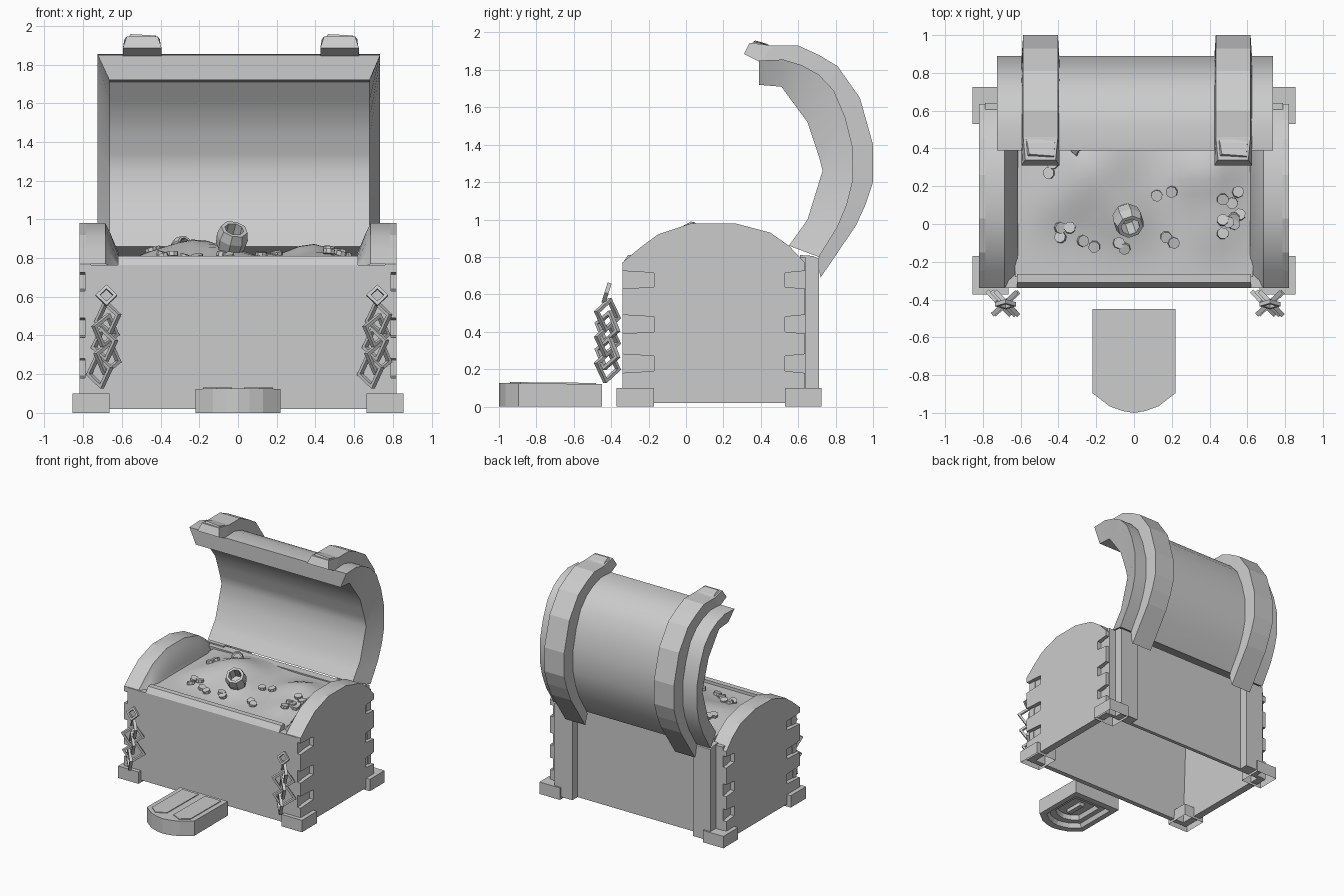
import bpy, bmesh, math, random
from mathutils import Vector, Matrix, Euler

if "Cube" in bpy.data.objects:
    bpy.data.objects.remove(bpy.data.objects["Cube"])

random.seed(4)
grey = bpy.data.materials.new("plain grey")
grey.diffuse_color = (0.6, 0.6, 0.6, 1)
grey.use_nodes = True
grey.node_tree.nodes["Principled BSDF"].inputs["Base Color"].default_value = grey.diffuse_color


def finish(name, bm, smooth=False):
    bmesh.ops.recalc_face_normals(bm, faces=bm.faces)
    me = bpy.data.meshes.new(name)
    bm.to_mesh(me)
    bm.free()
    me.materials.append(grey)
    ob = bpy.data.objects.new(name, me)
    bpy.context.collection.objects.link(ob)
    if smooth:
        bpy.ops.object.select_all(action='DESELECT')
        ob.select_set(True)
        bpy.context.view_layer.objects.active = ob
        bpy.ops.object.shade_smooth_by_angle(angle=math.radians(35))
    return ob


def loft(name, rings, caps=(True, True), closed=False, smooth=False, matrix=None):
    """Skin a series of closed rings of points."""
    bm = bmesh.new()
    vs = [[bm.verts.new(p) for p in r] for r in rings]
    n, m = len(rings[0]), len(rings)
    for i in range(m if closed else m - 1):
        a, b = vs[i], vs[(i + 1) % m]
        for j in range(n):
            k = (j + 1) % n
            bm.faces.new((a[j], a[k], b[k], b[j]))
    if not closed:
        if caps[0]:
            bm.faces.new(vs[0])
        if caps[1]:
            bm.faces.new(vs[-1])
    if matrix:
        bm.transform(matrix)
    return finish(name, bm, smooth)


def extrude_x(name, prof, x0, x1, smooth=False):
    return loft(name, [[(x, y, z) for y, z in prof] for x in (x0, x1)], smooth=smooth)


def box(name, x0, x1, y0, y1, z0, z1, bottom=True):
    ring = lambda z: [(x0, y0, z), (x1, y0, z), (x1, y1, z), (x0, y1, z)]
    return loft(name, [ring(z0), ring(z1)], caps=(bottom, True))


# chest walls, open underneath
extrude_x("front_wall", [(-.34, .02), (-.34, .765), (-.27, .765), (-.3, .02)], -.79, .79)
extrude_x("front_lip", [(-.34, .765), (-.31, .81), (-.265, .81), (-.265, .765)], -.62, .62)
extrude_x("back_wall", [(.64, .02), (.64, .80), (.57, .80), (.61, .02)], -.79, .79)

# side panels with joint notches and the arched tops
arch = [(-.34, .77), (-.245, .85), (-.15, .92), (.03, .98), (.26, .98),
        (.45, .93), (.55, .86), (.635, .77)]
notches = [(.18, .28), (.39, .49), (.63, .725)]
panel = list(arch) + [(.635, .725)]
for lo, hi in reversed(notches):
    panel += [(.635, hi), (.53, hi - .01), (.53, lo + .01), (.635, lo)]
panel += [(.635, .02), (-.34, .02)]
for lo, hi in notches:
    panel += [(-.34, lo), (-.17, lo + .01), (-.17, hi - .01), (-.34, hi)]
seen = []
for p in panel:
    if p not in seen:
        seen.append(p)
for s, side in ((-1, "left"), (1, "right")):
    extrude_x(side + "_side_panel", seen, s * .785, s * .82)
    extrude_x(side + "_side_core", [(-.335, .02), (-.335, .77), (.635, .77), (.635, .02)], s * .76, s * .785)
    inner = [(.15 + (y - .15) * .86, .75 + (z - .77) * .35) for y, z in arch]
    mid = [(.15 + (y - .15) * .93, .76 + (z - .77) * .86) for y, z in arch]
    loft(side + "_arch_top",
         [[(s * x, y, z) for y, z in pr] for x, pr in
          ((.615, inner), (.665, mid), (.685, arch), (.785, arch))], smooth=True)
    # rear posts
    extrude_x(side + "_rear_post", [(.61, .02), (.61, .81), (.68, .805), (.71, .79), (.71, .02)],
              s * .56, s * .725)
    # corner feet
    for y0, y1, end in ((-.372, -.17, "front"), (.53, .725, "back")):
        box(f"{side}_{end}_foot", s * .665, s * .855, y0, y1, 0, .1, bottom=False)

# lid: outer and inner curves joined into a shell with slanted ends
outer = [(.39, 1.85), (.52, 1.855), (.62, 1.825), (.71, 1.775), (.79, 1.69), (.85, 1.55),
         (.89, 1.39), (.89, 1.2), (.86, 1.08), (.81, .96), (.71, .80)]
inside = [(.39, 1.72), (.51, 1.71), (.58, 1.615), (.65, 1.52), (.68, 1.43), (.71, 1.34),
          (.73, 1.26), (.69, 1.13), (.65, 1.0), (.60, .93), (.55, .86)]
rings = []
for o, i in zip(outer, inside):
    rings.append([(-.725, *o), (.735, *o), (.68, *i), (-.665, *i)])
loft("lid", rings, smooth=True)

# two raised straps over the lid
strap_top = [(.34, 1.945), (.46, 1.93), (.60, 1.93), (.71, 1.88), (.81, 1.82), (.93, 1.65),
             (1.0, 1.4), (1.0, 1.2), (.96, 1.08), (.91, .97), (.72, .69)]
strap_low = [(.31, 1.885), (.40, 1.84), (.60, 1.82), (.68, 1.78), (.76, 1.71), (.84, 1.56),
             (.88, 1.38), (.88, 1.2), (.85, 1.08), (.80, .96), (.70, .78)]
for name, c in (("left_strap", -.495), ("right_strap", .525)):
    rings = []
    for k, (t, l) in enumerate(zip(strap_top, strap_low)):
        w = .08 if k == 0 else .092
        rings.append([(c - w, *t), (c + w, *t), (c + .1, *l), (c - .1, *l)])
    loft(name, rings)
    # raised pad on the strap tip
    loft(name + "_tip", [[(c - .07, .36, 1.94), (c + .07, .35, 1.94), (c + .08, .46, 1.925), (c - .08, .46, 1.925)],
                         [(c - .06, .37, 1.957), (c + .07, .36, 1.95), (c + .075, .43, 1.935), (c - .07, .43, 1.94)]])

# treasure heap
mounds = [(-.22, .3, .11, .22), (.38, .28, .09, .17), (-.05, .05, .05, .16), (.45, .0, .04, .15),
          (-.42, .1, .035, .14)]


def heap(x, y):
    h = sum(a * math.exp(-((x - cx) ** 2 + (y - cy) ** 2) / (r * r)) for cx, cy, a, r in mounds)
    edge = min(1, (.63 - abs(x)) / .12, (y + .28) / .1)
    return .785 + h * max(0, edge)


bm = bmesh.new()
bmesh.ops.create_grid(bm, x_segments=16, y_segments=12, size=1)
for v in bm.verts:
    v.co.x *= .63
    v.co.y = .16 + v.co.y * .44
    v.co.z = heap(v.co.x, v.co.y)
finish("treasure_heap", bm, True)

# scattered coins
coins = [(-.45, .27), (-.43, .32), (-.39, -.02), (-.34, -.02), (-.39, -.07), (-.27, -.09), (-.21, -.12),
         (-.08, -.10), (-.05, -.13), (.12, .15), (.20, .17), (.17, -.07), (.21, -.10), (.47, .13),
         (.52, .11), (.55, .17), (.47, .02), (.50, .01), (.53, .03), (.56, .05), (.47, -.05), (.53, .0)]
for n, (x, y) in enumerate(coins):
    bm = bmesh.new()
    bmesh.ops.create_cone(bm, cap_ends=True, segments=8, radius1=.031, radius2=.031, depth=.024)
    tilt = Euler((random.uniform(-.3, .3), random.uniform(-.3, .3), random.random())).to_matrix().to_4x4()
    bm.transform(Matrix.Translation((x, y, heap(x, y) + .012)) @ tilt)
    finish(f"coin_{n + 1}", bm)


# faceted cups lying in the heap
def cup(name, loc, rot, size):
    shape = [(.045, -.07), (.075, -.03), (.082, .03), (.07, .08), (.05, .08), (.05, -.02)]
    rings = [[(r * size * math.cos(a * math.pi / 4), r * size * math.sin(a * math.pi / 4), z * size)
              for a in range(8)] for r, z in shape]
    loft(name, rings, matrix=Matrix.Translation(loc) @ Euler(rot).to_matrix().to_4x4())


cup("goblet", (-.035, .03, .885), (.6, .25, 0), 1)
cup("small_cup", (-.3, .42, .86), (1.2, .3, .5), .6)


# hanging chains of square links
def link(name, loc, rot, r, t):
    rings = []
    for k in range(4):
        d = Vector((math.cos(k * math.pi / 2), 0, math.sin(k * math.pi / 2)))
        rings.append([d * (r - t) + Vector((0, -t / 2, 0)), d * r + Vector((0, -t / 2, 0)),
                      d * r + Vector((0, t / 2, 0)), d * (r - t) + Vector((0, t / 2, 0))])
    loft(name, rings, closed=True, matrix=Matrix.Translation(loc) @ Euler(rot).to_matrix().to_4x4())


for side, cx in (("left", -.685), ("right", .715)):
    link(side + "_chain_ring", (cx + .005, -.425, .607), (-.3, 0, 0), .056, .022)
    for k, z in enumerate((.49, .425, .355, .285, .215)):
        turn = .75 if k % 2 else -.8
        link(f"{side}_chain_link_{k + 1}", (cx + (.012, .0, -.005, .01, -.03)[k], -.42, z),
             (0, (.25 if k % 2 else -.2), turn), .092, .024)

# lock plate lying on the ground: shield outline with sunken panels
half = [(.22, -.45), (.22, -.895), (.13, -.965), (.06, -.99)]
shield = half + [(0, -1.0)] + [(-x, y) for x, y in reversed(half)]


def shrunk(f, z):
    return [(x * f, -.72 + (y + .72) * f, z) for x, y in shield]


loft("lock_plate", [shrunk(.5, .07), shrunk(.55, .035), shrunk(.74, .035), shrunk(.8, .0),
                    shrunk(1, .0), [(x, y, .12 - (y + .45) * .01) for x, y in shield]])
for s, side in ((-1, "left"), (1, "right")):
    pts = [(s * x, y) for x, y in ((.03, -.48), (.18, -.48), (.18, -.885), (.11, -.94), (.03, -.90))]
    loft(side + "_lock_panel", [[(x, y, z - (y + .45) * .01) for x, y in pts] for z in (.118, .126)])
# keyhole bar in the underside hollow
box("lock_bar", -.02, .02, -.80, -.64, .04, .072)
